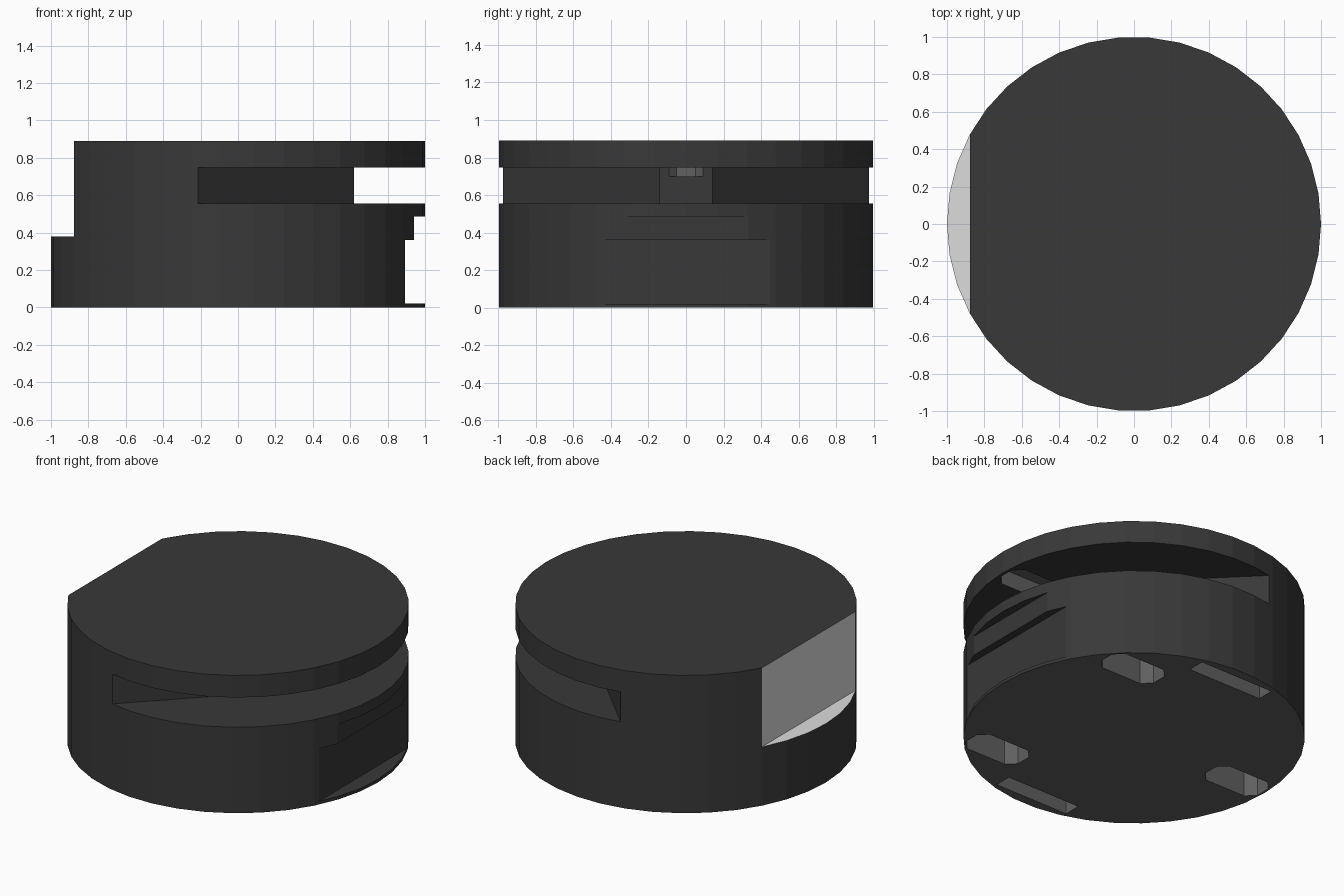
import bpy, bmesh, math

if "Cube" in bpy.data.objects:
    bpy.data.objects.remove(bpy.data.objects["Cube"])

SIDES = 38
HEIGHT = 0.89
DARK, MID, LIGHT = 0, 1, 2


def make_material(name, value):
    m = bpy.data.materials.new(name)
    m.diffuse_color = (value, value, value, 1.0)
    m.use_nodes = True
    m.node_tree.nodes["Principled BSDF"].inputs["Base Color"].default_value = m.diffuse_color
    return m


MATERIALS = [make_material("charcoal", 0.040),
             make_material("mid grey", 0.115),
             make_material("light grey", 0.72)]


def prism(name, points, z0, z1, colour=DARK):
    """Extrude a flat outline from z0 up to z1."""
    bm = bmesh.new()
    face = bm.faces.new([bm.verts.new((x, y, z0)) for x, y in points])
    grown = bmesh.ops.extrude_face_region(bm, geom=[face])["geom"]
    for v in grown:
        if isinstance(v, bmesh.types.BMVert):
            v.co.z = z1
    bmesh.ops.recalc_face_normals(bm, faces=bm.faces[:])
    for f in bm.faces:
        f.material_index = colour
    mesh = bpy.data.meshes.new(name)
    bm.to_mesh(mesh)
    bm.free()
    for m in MATERIALS:
        mesh.materials.append(m)
    obj = bpy.data.objects.new(name, mesh)
    bpy.context.collection.objects.link(obj)
    return obj


def rect(x0, x1, y0, y1):
    return [(x0, y0), (x1, y0), (x1, y1), (x0, y1)]


def chamfered(cx, cy, hx=0.20, hy=0.105, c=0.055):
    """Rectangle outline with cut corners."""
    pts = [(hx, -hy + c), (hx, hy - c), (hx - c, hy), (-hx + c, hy),
           (-hx, hy - c), (-hx, -hy + c), (-hx + c, -hy), (hx - c, -hy)]
    return [(cx + x, cy + y) for x, y in pts]


# Round body
ring = [(math.cos(2 * math.pi * i / SIDES), math.sin(2 * math.pi * i / SIDES))
        for i in range(SIDES)]
body = prism("round_body", ring, 0, HEIGHT)

# Wedge-shaped slot round the right side
wedge = [(0.62, -0.14), (0.62, 0.14), (-0.40, 1.16), (1.5, 1.16),
         (1.5, -1.16), (-0.40, -1.16)]
cutters = [
    prism("slot_cutter", wedge, 0.555, 0.747),
    # Flat on the left side
    prism("flat_cutter", rect(-1.5, -0.878, -1.2, 1.2), 0.38, 1.2, LIGHT),
    # Stepped notch on the right side
    prism("lower_notch_cutter", rect(0.892, 1.5, -0.8, 0.8), 0.02, 0.36),
    prism("upper_notch_cutter", rect(0.942, 1.5, -0.8, 0.8), 0.34, 0.486),
    # Pocket in the slot ceiling
    prism("ceiling_pocket_cutter", chamfered(0.78, 0), 0.70, 0.85, MID),
]

# Pockets in the underside
for x, y in [(-0.785, 0), (0.527, 0.617), (0.527, -0.617)]:
    cutters.append(prism("foot_pocket_cutter", chamfered(x, y), -0.2, 0.30, MID))
for s in (-1, 1):
    cutters.append(prism("long_pocket_cutter",
                         rect(-0.265, 0.265, s * 0.88 - 0.055, s * 0.88 + 0.055),
                         -0.2, 0.30, MID))

# Cut everything out of the body
for c in cutters:
    c.hide_render = True
    mod = body.modifiers.new(c.name, 'BOOLEAN')
    mod.operation = 'DIFFERENCE'
    mod.solver = 'EXACT'
    mod.object = c
result = bpy.data.meshes.new_from_object(
    body.evaluated_get(bpy.context.evaluated_depsgraph_get()))
body.modifiers.clear()
body.data = result
for c in cutters:
    bpy.data.objects.remove(c)

# Underside colour
for p in result.polygons:
    if p.normal.z < -0.9 and p.center.z < 0.001:
        p.material_index = MID
